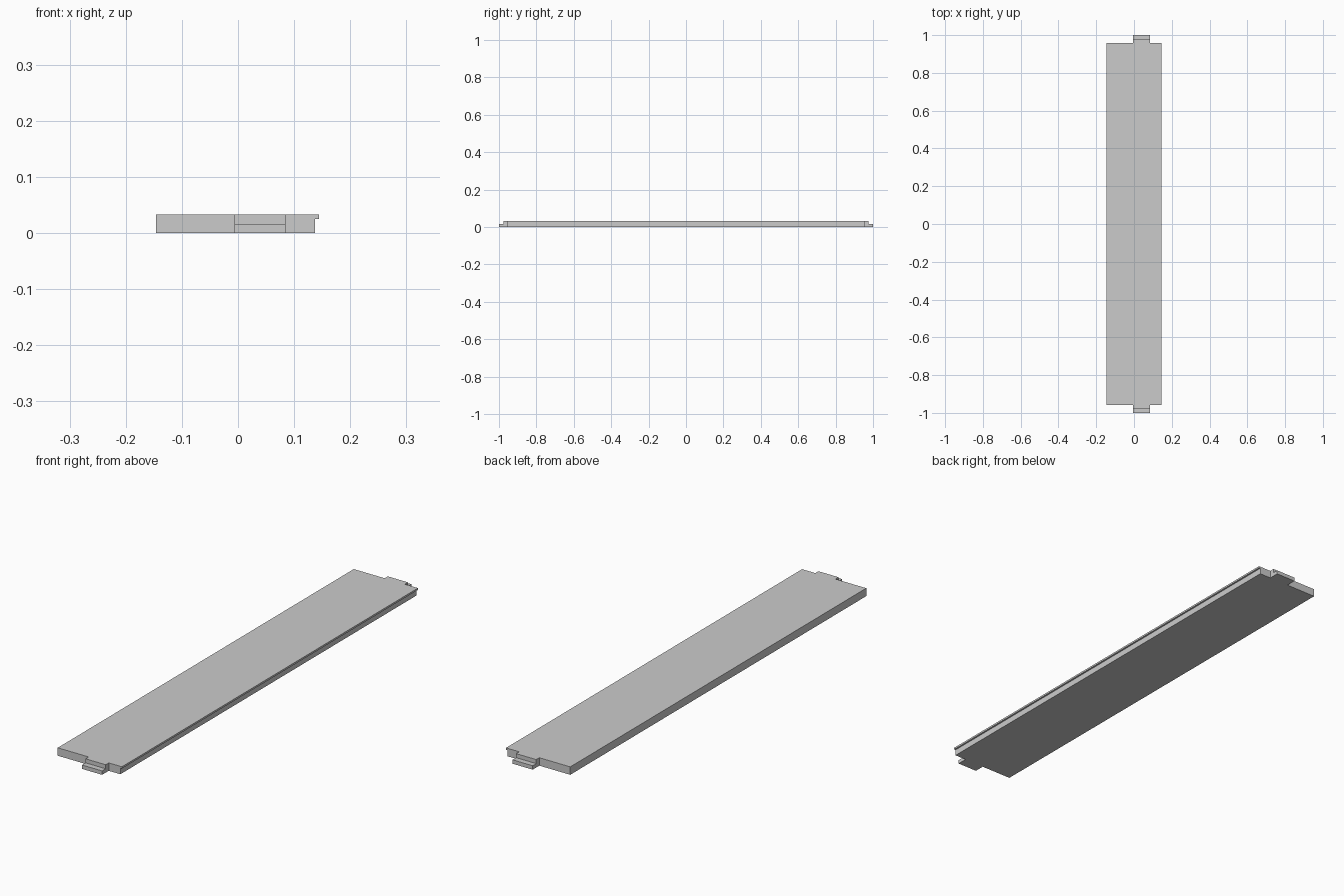
import bpy, bmesh
from mathutils import Vector

if "Cube" in bpy.data.objects:
    bpy.data.objects.remove(bpy.data.objects["Cube"])


def extrude_profile(name, points, offset):
    """Solid prism: a flat outline of 3D points pushed along offset."""
    bm = bmesh.new()
    face = bm.faces.new([bm.verts.new(p) for p in points])
    out = bmesh.ops.extrude_face_region(bm, geom=[face], use_keep_orig=True)
    moved = [g for g in out["geom"] if isinstance(g, bmesh.types.BMVert)]
    bmesh.ops.translate(bm, verts=moved, vec=Vector(offset))
    bmesh.ops.recalc_face_normals(bm, faces=bm.faces)
    mesh = bpy.data.meshes.new(name)
    bm.to_mesh(mesh)
    bm.free()
    obj = bpy.data.objects.new(name, mesh)
    bpy.context.collection.objects.link(obj)
    return obj


HALF = 0.957      # half length of the plank
TOP = 0.0325      # plank thickness

# Plank: cross-section with a thin overhanging lip along the right edge
section = [(-0.146, 0), (0.1375, 0), (0.1375, 0.025),
           (0.1445, 0.025), (0.1445, TOP), (-0.146, TOP)]
extrude_profile("plank", [(x, -HALF, z) for x, z in section], (0, 2 * HALF, 0))

# Stepped tongue at each end
step = [(HALF, 0), (1.0, 0), (1.0, 0.016), (0.977, 0.016),
        (0.977, TOP), (HALF, TOP)]
for label, side in (("front", -1), ("back", 1)):
    extrude_profile(label + "_tongue",
                    [(-0.006, side * y, z) for y, z in step], (0.091, 0, 0))
